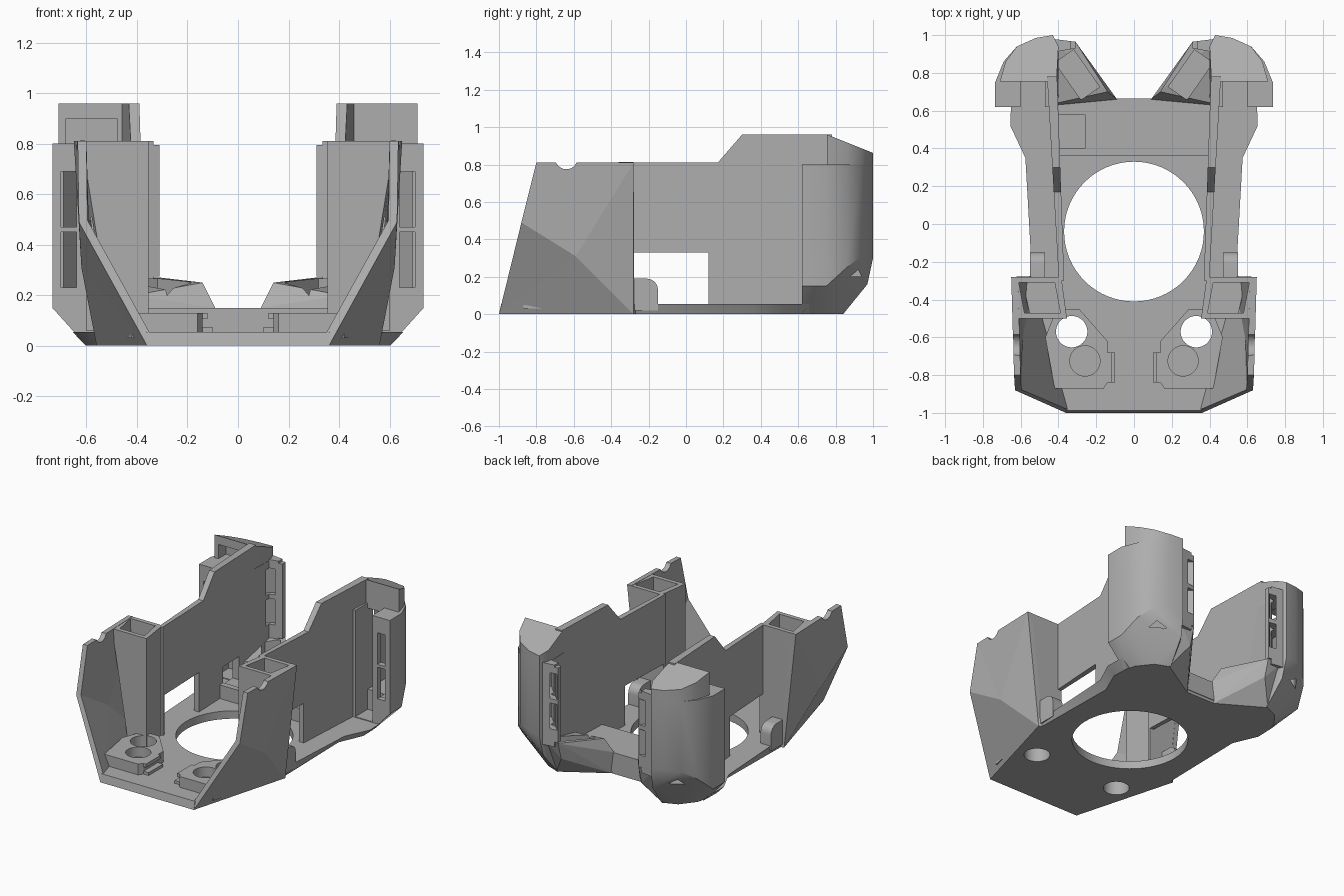
import bpy, bmesh, math
from mathutils import Matrix, Vector

cube = bpy.data.objects.get("Cube")
if cube:
    bpy.data.objects.remove(cube, do_unlink=True)

grey = bpy.data.materials.new("plain_grey")
grey.use_nodes = True
colour = (0.42, 0.42, 0.42, 1)
grey.diffuse_color = colour
grey.node_tree.nodes["Principled BSDF"].inputs["Base Color"].default_value = colour


def make(name, bm):
    bmesh.ops.recalc_face_normals(bm, faces=bm.faces)
    mesh = bpy.data.meshes.new(name)
    bm.to_mesh(mesh)
    bm.free()
    mesh.materials.append(grey)
    obj = bpy.data.objects.new(name, mesh)
    bpy.context.collection.objects.link(obj)
    return obj


def loft(name, low, high):
    """Closed solid between two rings of equal length."""
    bm = bmesh.new()
    a = [bm.verts.new(p) for p in low]
    b = [bm.verts.new(p) for p in high]
    bm.faces.new(a)
    bm.faces.new(b)
    for i in range(len(a)):
        j = (i + 1) % len(a)
        bm.faces.new((a[i], a[j], b[j], b[i]))
    return make(name, bm)


def prism(name, plan, z0, z1):
    return loft(name, [(x, y, z0) for x, y in plan], [(x, y, z1) for x, y in plan])


def side_prism(name, profile, inner, outer):
    """Extrude a (y, z) profile along x; inner and outer give x from y."""
    return loft(name, [(inner(y), y, z) for y, z in profile],
                [(outer(y), y, z) for y, z in profile])


def box(name, lo, hi):
    plan = [(lo[0], lo[1]), (hi[0], lo[1]), (hi[0], hi[1]), (lo[0], hi[1])]
    return prism(name, plan, lo[2], hi[2])


def hull(name, points):
    bm = bmesh.new()
    for p in points:
        bm.verts.new(p)
    res = bmesh.ops.convex_hull(bm, input=bm.verts)
    inside = [v for v in res["geom_interior"] if isinstance(v, bmesh.types.BMVert)]
    bmesh.ops.delete(bm, geom=inside, context='VERTS')
    bmesh.ops.dissolve_limit(bm, angle_limit=0.01, verts=bm.verts, edges=bm.edges)
    return make(name, bm)


def drum(centre, radius, depth, axis='Z'):
    bm = bmesh.new()
    turn = Matrix.Rotation(math.pi / 2, 4, 'Y') if axis == 'X' else Matrix()
    bmesh.ops.create_cone(bm, cap_ends=True, segments=64, radius1=radius, radius2=radius,
                          depth=depth, matrix=Matrix.Translation(centre) @ turn)
    return make("cutter", bm)


def turned_box(centre, size, angle):
    bm = bmesh.new()
    bmesh.ops.create_cube(bm, size=1, matrix=Matrix.Translation(centre)
                          @ Matrix.Rotation(angle, 4, 'Z') @ Matrix.Diagonal((*size, 1)))
    return make("cutter", bm)


def apply(obj, kind, **settings):
    mod = obj.modifiers.new(kind, kind)
    for key, value in settings.items():
        setattr(mod, key, value)
    bpy.ops.object.select_all(action='DESELECT')
    bpy.context.view_layer.objects.active = obj
    obj.select_set(True)
    bpy.ops.object.modifier_apply(modifier=mod.name)


def cut(obj, *cutters):
    for c in cutters:
        c.hide_render = True
        apply(obj, 'BOOLEAN', operation='DIFFERENCE', object=c, solver='EXACT')
        bpy.data.objects.remove(c, do_unlink=True)


def mirror(obj):
    apply(obj, 'MIRROR', use_mirror_merge=False)
    return obj


def smooth(obj):
    bpy.ops.object.select_all(action='DESELECT')
    bpy.context.view_layer.objects.active = obj
    obj.select_set(True)
    bpy.ops.object.shade_smooth_by_angle(angle=math.radians(30))


# Base plate with chamfered sides, large round opening and two small holes
half = [(.36, -1), (.56, -.28), (.54, -.27), (.575, .35), (.655, .52), (.65, .66)]
plan = half + [(-x, y) for x, y in reversed(half)]
under = [(x * (.92 if y > -.25 else 1), y, 0) for x, y in plan]
upper = [(x, y + (.012 if y == -1 else 0), .055) for x, y in plan]
base = loft("base_plate", under, upper)
cut(base, drum((0, -.04, 0), .37, .5),
    *[drum((s * .33, -.57, 0), .083, .5) for s in (-1, 1)])
smooth(base)

# Rear crossbar with a shallow pocket on one side
bar = box("rear_crossbar", (-.41, .36, .02), (.41, .665, .15))
cut(bar, box("cutter", (-.48, .4, .1), (-.26, .58, .3)))

# Front blocks with a through hole and a blind hole
block = prism("front_block", [(.16, -.87), (.42, -.87), (.47, -.6), (.41, -.45),
                              (.29, -.45), (.14, -.62), (.14, -.84)], .03, .13)
cut(block, drum((.33, -.57, 0), .083, .5), drum((.26, -.725, .16), .08, .2))
smooth(mirror(block))

# Small clip rails beside the front gap
mirror(box("front_clip", (.1, -.84, .05), (.15, -.68, .075)))
mirror(box("front_clip_lip", (.12, -.84, .105), (.15, -.68, .13)))

# Faceted front wings
A, B, C = (.36, -1, 0), (.63, -.88, .49), (.635, -.8, .81)
D, E, F = (.62, -.59, .31), (.56, -.28, 0), (.65, -.28, .81)
bm = bmesh.new()
va, vb, vc, vd, ve, vf = [bm.verts.new(p) for p in (A, B, C, D, E, F)]
for face in ((va, vd, vb), (va, ve, vd), (vb, vd, vc), (vc, vd, vf), (vd, ve, vf)):
    bm.faces.new(face)
wing = make("front_wing", bm)
if sum(p.normal.x for p in wing.data.polygons) < 0:
    wing.data.flip_normals()
apply(wing, 'SOLIDIFY', thickness=.035, offset=-1)
cut(wing, drum((.6, -.64, .835), .06, .4, 'X'))
mirror(wing)

# Hollow columns behind the wings
top = [(.385, -.28), (.645, -.28), (.62, -.5), (.355, -.5)]
low = [(.385, -.28), (.55, -.28), (.49, -.5), (.355, -.5)]
column = loft("front_column", [(x, y, .01) for x, y in low], [(x, y, .81) for x, y in top])
cut(column, prism("cutter", [(.42, -.31), (.61, -.31), (.58, -.47), (.39, -.47)], .35, .9))
mirror(column)

# Long side walls with a rectangular window
wall = side_prism("side_wall", [(-.3, .03), (.78, .03), (.78, .96), (.3, .96), (.17, .81),
                                (-.3, .81)], lambda y: .38 + .035 * y, lambda y: .415 + .058 * y)
cut(wall, box("cutter", (.2, -.28, .055), (.5, .12, .33)))
mirror(wall)
cut(wall, box("cutter", (-.5, .4, .1), (-.26, .58, .26)))

# Round-cornered tabs on the outer ledge
arc = [(-.21 + .06 * math.sin(t * math.pi / 12), .13 + .06 * math.cos(t * math.pi / 12))
       for t in range(7)]
tab = side_prism("ledge_tab", [(-.285, .02)] + [(-.285, .19)] + arc + [(-.15, .02)],
                 lambda y: .47, lambda y: .55)
smooth(mirror(tab))

# Rear pods: curved shells with chamfered undersides
curve = [(.735, .62, .15), (.735, .75, .15), (.69, .86, .25), (.62, .94, .31),
         (.52, .985, .32), (.43, 1, .3), (.4, .94, .15), (.41, .62, .1)]
foot = [(.4, .62, 0), (.6, .62, 0), (.58, .7, 0), (.5, .8, 0), (.4, .84, 0), (.42, .97, .16)]
pod = hull("rear_pod", curve + [(x, y, .8) for x, y, z in curve] + foot)
inside = [(.47, .66), (.69, .66), (.69, .76), (.58, .92), (.47, .95)]
cut(pod, prism("cutter", inside, .2, .765),
    box("cutter", (.47, .5, .06), (.6, .755, .9)),
    *[box("cutter", (.64, .5, z), (.7, .7, z + .22)) for z in (.23, .47)],
    *[turned_box((.44, .87, z), (.3, .04, .18), -math.pi / 4) for z in (.45, .66)])
smooth(mirror(pod))

# Sloped pod caps, one of them hollow
rim = [(.41, .755), (.71, .755), (.68, .86), (.62, .94), (.52, .985), (.43, 1), (.4, .94)]
cap = loft("pod_cap", [(x, y, .79) for x, y in rim],
           [(x, y, .96 - .4 * (y - .755)) for x, y in rim])
mirror(cap)
cut(cap, box("cutter", (-.68, .7, .7), (-.48, .84, .9)))
smooth(cap)

# Slotted inner flanges on the pods
flange = prism("pod_flange", [(.31, .93), (.42, .91), (.43, .98), (.31, .965)], .24, .81)
cut(flange, *[turned_box((.39, .92, z), (.4, .04, .18), -math.pi / 4) for z in (.45, .66)],
    *[turned_box((.31, .95, z), (.05, .2, .05), 0) for z in (.25, .82)])
mirror(flange)

# Angled rear brackets with an open trough
bracket = hull("rear_bracket", [
    (.11, .66, 0), (.41, .6, 0), (.41, .84, 0), (.31, .93, .15), (.09, .66, .15),
    (.14, .7, .25), (.31, .965, .27), (.42, .96, .27), (.41, .64, .2)])
cut(bracket, turned_box((.3, .79, .26), (.24, .12, .18), math.radians(55)))
mirror(bracket)
